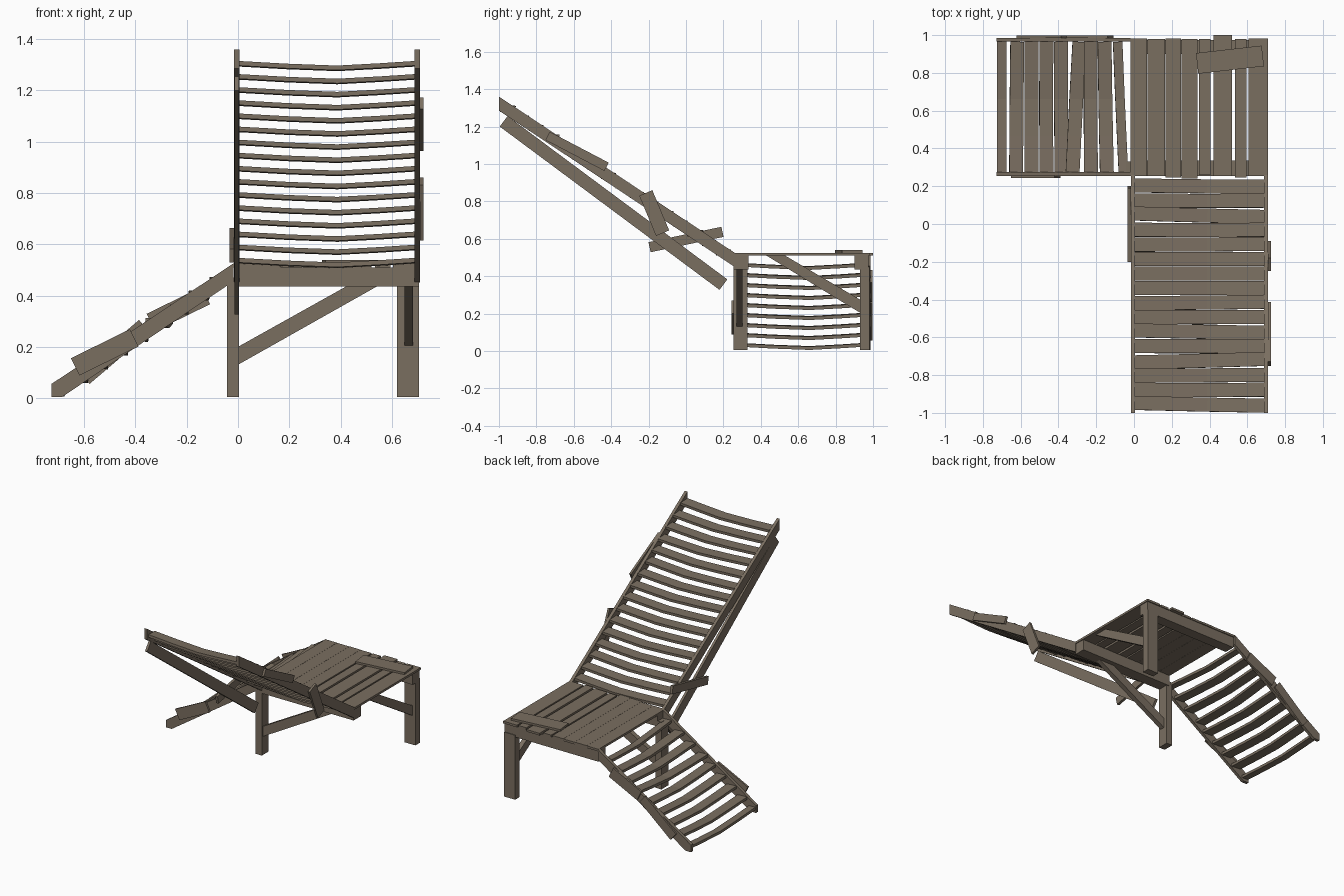
import bpy, math
from mathutils import Vector, Matrix

if "Cube" in bpy.data.objects:
    bpy.data.objects.remove(bpy.data.objects["Cube"], do_unlink=True)

wood = bpy.data.materials.new("weathered_wood")
wood.use_nodes = True
COLOR = (0.195, 0.158, 0.118, 1)
wood.diffuse_color = COLOR
bsdf = wood.node_tree.nodes["Principled BSDF"]
bsdf.inputs["Base Color"].default_value = COLOR
bsdf.inputs["Roughness"].default_value = 0.9


def add_mesh(name, verts, faces):
    mesh = bpy.data.meshes.new(name)
    mesh.from_pydata(verts, [], faces)
    mesh.materials.append(wood)
    obj = bpy.data.objects.new(name, mesh)
    bpy.context.collection.objects.link(obj)
    return obj


def prism(name, outline, axis, lo, hi):
    """Extrude an outline (across, z) along x or y."""
    def place(u, z, d):
        return (d, u, z) if axis == "x" else (u, d, z)
    area = sum(a[0] * b[1] - b[0] * a[1]
               for a, b in zip(outline, outline[1:] + outline[:1]))
    # Keep normals facing outwards for either axis and winding
    if (area > 0) != (axis == "x"):
        outline = outline[::-1]
    n = len(outline)
    verts = [place(u, z, d) for d in (lo, hi) for u, z in outline]
    faces = [tuple(reversed(range(n))), tuple(range(n, 2 * n))]
    faces += [(i, (i + 1) % n, n + (i + 1) % n, n + i) for i in range(n)]
    return add_mesh(name, verts, faces)


def beam(name, axis, p, q, width, lo, hi):
    """Straight plank with centre line p-q in the plane square to the axis."""
    p, q = Vector(p), Vector(q)
    d = (q - p).normalized()
    side = Vector((-d.y, d.x)) * width / 2
    corners = [p - side, q - side, q + side, p + side]
    return prism(name, [tuple(c) for c in corners], axis, lo, hi)


def box(name, x, y, z):
    return prism(name, [(y[0], z[0]), (y[1], z[0]), (y[1], z[1]), (y[0], z[1])],
                 "x", *x)


def slat(name, center, length, depth, yaw=0, turn=0, tilt=0, sag=0.018):
    """Flat tread running along local x that hangs down in the middle."""
    thick = 0.018
    profile = [(-0.5, 0), (-0.22, -0.6), (0.06, -1), (0.3, -0.5), (0.5, 0)]
    top = [(u * length, s * sag + sag / 2 + thick / 2) for u, s in profile]
    bottom = [(u, z - thick) for u, z in reversed(top)]
    obj = prism(name, top + bottom, "y", -depth / 2, depth / 2)
    obj.data.transform(Matrix.Translation(center)
                       @ Matrix.Rotation(math.radians(turn + yaw), 4, "Z")
                       @ Matrix.Rotation(math.radians(tilt), 4, "X"))
    return obj


# Seat: two square rails and two legs on opposite corners
for name, y in (("front", (0.255, 0.335)), ("back", (0.9, 0.975))):
    box("seat_rail_" + name, (-0.015, 0.705), y, (0.435, 0.51))
box("front_leg", (-0.043, 0.003), (0.255, 0.33), (0.005, 0.47))
box("back_leg", (0.62, 0.705), (0.93, 0.98), (0.005, 0.45))

# Diagonal braces from the legs up to the seat
prism("front_brace", [(0, 0.13), (0.55, 0.44), (0.43, 0.44), (0, 0.2)],
      "y", 0.27, 0.303)
prism("side_brace", [(0.43, 0.51), (0.53, 0.51), (0.93, 0.275), (0.93, 0.205)],
      "x", 0.65, 0.682)

# Seat boards: x start, x end, y start, y end
boards = [(-0.018, 0.07, 0.255, 0.982), (0.071, 0.165, 0.255, 0.98),
          (0.166, 0.25, 0.245, 0.982), (0.251, 0.335, 0.24, 0.98),
          (0.345, 0.405, 0.26, 0.98), (0.42, 0.52, 0.255, 1.0),
          (0.535, 0.595, 0.245, 0.98), (0.605, 0.71, 0.255, 0.982)]
for i, (x0, x1, y0, y1) in enumerate(boards):
    box(f"seat_board_{i + 1}", (x0, x1), (y0, y1), (0.51, 0.525))
patch = box("seat_patch_board", (-0.175, 0.175), (-0.055, 0.055), (0.525, 0.539))
patch.data.transform(Matrix.Translation((0.508, 0.87, 0))
                     @ Matrix.Rotation(math.radians(6.5), 4, "Z"))

# Backrest side rails
back_rail = [(-1, 1.36), (0.26, 0.525), (0.26, 0.45), (-1, 1.285)]
for name, x in (("right", -0.016), ("left", 0.688)):
    prism("backrest_rail_" + name, back_rail, "x", x, x + 0.021)

# Backrest treads, each at its own slight angle
yaws = [-1.2, 0, 0.3, 1.5, 0, -1, 0, 0.6, 0, 0, 0, 0.4, 0, -1.5, 0, -0.6]
for i, yaw in enumerate(yaws):
    t = i / (len(yaws) - 1)
    y = -0.955 + 1.155 * t
    slat(f"backrest_slat_{i + 1}", (0.346, y, 1.295 - 0.768 * t),
         0.69, 0.074, yaw, tilt=-3)

# Loose support and repair planks beside the backrest
beam("backrest_support", "x", (-0.975, 1.228), (0.2, 0.355), 0.07, -0.014, 0.003)
beam("support_cross_plank", "x", (-0.195, 0.555), (0.195, 0.637), 0.055, -0.034, -0.016)
beam("backrest_patch_upper", "x", (-0.74, 1.15), (-0.425, 0.985), 0.05, 0.709, 0.724)
beam("backrest_patch_lower", "x", (-0.215, 0.845), (-0.125, 0.63), 0.076, 0.709, 0.724)

# Footrest side rails, cut flat at the ground
foot_rail = [(-0.018, 0.525), (-0.728, 0.055), (-0.728, 0.005),
             (-0.685, 0.005), (-0.018, 0.455)]
for name, y in (("front", 0.255), ("back", 0.965)):
    prism("footrest_rail_" + name, foot_rail, "y", y, y + 0.021)

# Footrest treads
foot_yaws = [0, -0.5, 0, 0, 0.3, -3, 0, 1, 2.5]
for i, yaw in enumerate(foot_yaws):
    x = -0.7 + 0.0785 * i
    slat(f"footrest_slat_{i + 1}", (x, 0.62, 0.025 + 0.0535 * i),
         0.69, 0.05 if i in (0, 8) else 0.073, yaw, turn=90, tilt=3)

# Repair planks beside the footrest
beam("footrest_patch_front", "y", (-0.635, 0.122), (-0.405, 0.235), 0.075, 0.243, 0.256)
beam("footrest_patch_back_lower", "y", (-0.6, 0.08), (-0.365, 0.28), 0.065, 0.985, 0.997)
beam("footrest_patch_back_upper", "y", (-0.34, 0.295), (-0.125, 0.4), 0.075, 0.985, 0.998)
